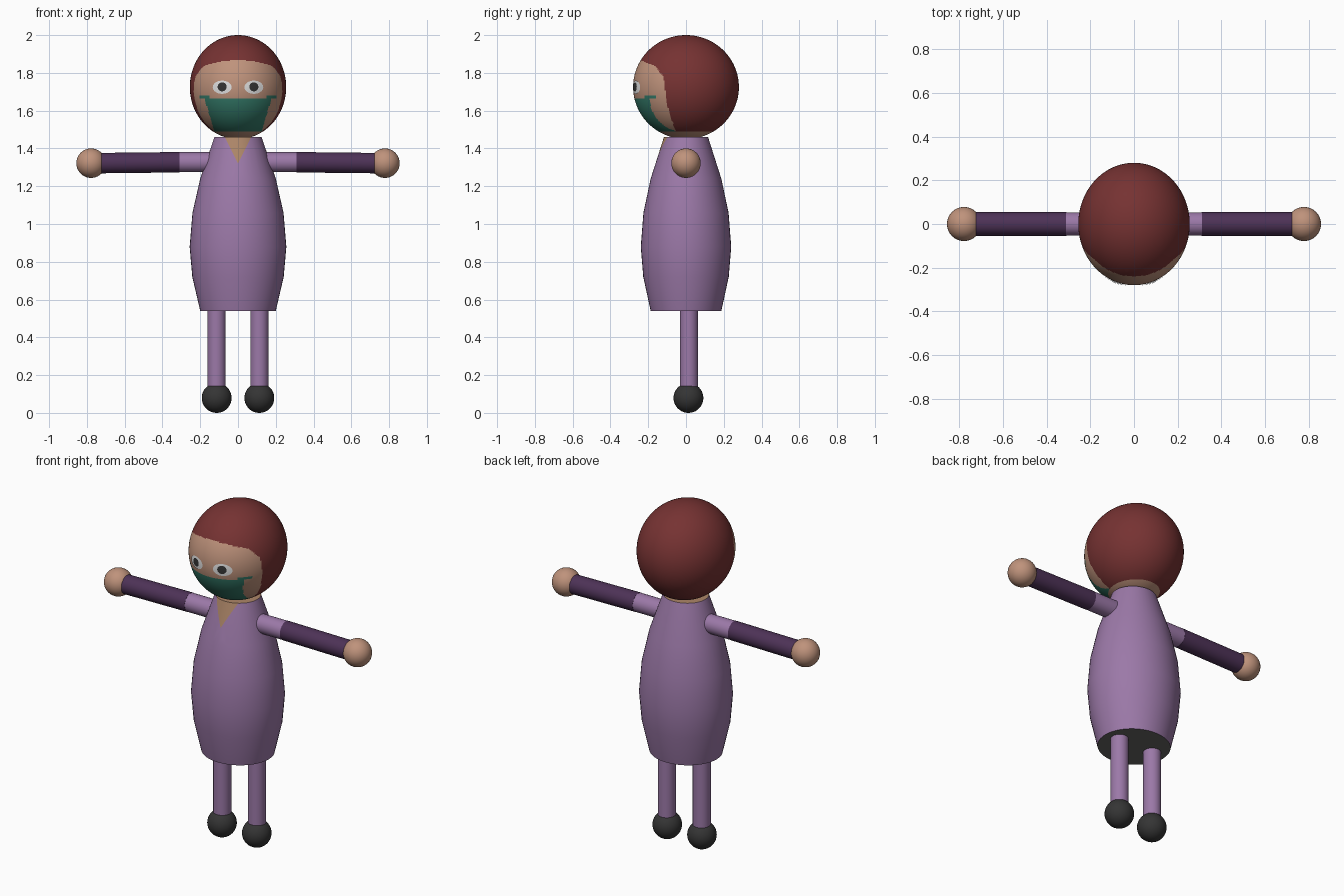
import bpy, bmesh, math
from mathutils import Matrix, Vector

if "Cube" in bpy.data.objects:
    bpy.data.objects.remove(bpy.data.objects["Cube"])

def mat(name, r, g, b):
    m = bpy.data.materials.new(name)
    m.diffuse_color = (r, g, b, 1)
    m.use_nodes = True
    m.node_tree.nodes["Principled BSDF"].inputs["Base Color"].default_value = m.diffuse_color
    return m

SKIN = mat("skin", .52, .29, .20)
TAN = mat("neck skin", .42, .24, .14)
HAIR = mat("hair red", .18, .032, .032)
TEAL = mat("mask teal", .035, .20, .145)
LILAC = mat("lilac cloth", .33, .19, .39)
PLUM = mat("plum sleeve", .075, .032, .095)
BLACK = mat("shoe black", .035, .035, .035)
WHITE = mat("eye white", .75, .75, .75)
GREY = mat("hem grey", .13, .13, .125)

def finish(bm, name, mats, smooth=40):
    bmesh.ops.recalc_face_normals(bm, faces=bm.faces)
    me = bpy.data.meshes.new(name)
    bm.to_mesh(me)
    bm.free()
    for m in mats:
        me.materials.append(m)
    ob = bpy.data.objects.new(name, me)
    bpy.context.collection.objects.link(ob)
    bpy.ops.object.select_all(action='DESELECT')
    ob.select_set(True)
    bpy.context.view_layer.objects.active = ob
    bpy.ops.object.shade_smooth_by_angle(angle=math.radians(smooth))
    return ob

def rod(name, a, b, r, m):
    a, b = Vector(a), Vector(b)
    rot = (b - a).to_track_quat('Z', 'Y').to_matrix().to_4x4()
    bm = bmesh.new()
    bmesh.ops.create_cone(bm, cap_ends=True, segments=32, radius1=r, radius2=r,
                          depth=(b - a).length, matrix=Matrix.Translation((a + b) / 2) @ rot)
    finish(bm, name, [m])

def ball(name, c, r, m):
    bm = bmesh.new()
    bmesh.ops.create_uvsphere(bm, u_segments=32, v_segments=20, radius=r,
                              matrix=Matrix.Translation(c))
    finish(bm, name, [m])

def cut(bm, co, no, faces=None):
    faces = list(bm.faces) if faces is None else faces
    geom = set(faces)
    for f in faces:
        geom.update(f.edges)
        geom.update(f.verts)
    bmesh.ops.bisect_plane(bm, geom=list(geom), plane_co=co, plane_no=no, dist=1e-5)

# Head: ellipsoid with hair, face and mask coloured by position
HX, HY, HZ, HC = .255, .28, .275, 1.725
HAIRLINE = [(1.49, -.055), (1.63, -.10), (1.78, -.12), (1.835, -.164), (1.868, -.243)]

def hair_y(z):
    for (z0, y0), (z1, y1) in zip(HAIRLINE, HAIRLINE[1:]):
        if z <= z1:
            return y0 + (y1 - y0) * (z - z0) / (z1 - z0)
    return -1

bm = bmesh.new()
bmesh.ops.create_uvsphere(bm, u_segments=224, v_segments=144, radius=1,
                          matrix=Matrix.Translation((0, 0, HC)) @ Matrix.Diagonal((HX, HY, HZ, 1)))
for z in (1.49, 1.665, 1.68):
    cut(bm, (0, 0, z), (0, 0, 1))
for f in bm.faces:
    x, y, z = f.calc_center_median()
    if z < 1.49:
        f.material_index = 0
    elif y > hair_y(z):
        f.material_index = 1
    elif y < 0 and z < 1.665 and abs(x) < .125 + .3 * (z - 1.49):
        f.material_index = 2
    elif y < -.16 and 1.665 < z < 1.68 and abs(x) > .15:   # mask strap
        f.material_index = 2
finish(bm, "head", [SKIN, HAIR, TEAL])

# Eyes: thin oval plates following the head surface
def oval(name, cx, cz, rx, rz, lift, m):
    bm = bmesh.new()
    def point(t, a):
        x, z = cx + rx * t * math.cos(a), cz + rz * t * math.sin(a)
        y = -HY * math.sqrt(1 - (x / HX) ** 2 - ((z - HC) / HZ) ** 2) - lift
        return bm.verts.new((x, y, z))
    n = 32
    rings = [[point(t, 2 * math.pi * i / n) for i in range(n)] for t in (.3, .65, 1)]
    bm.faces.new(rings[0])
    for r0, r1 in zip(rings, rings[1:]):
        for i in range(n):
            j = (i + 1) % n
            bm.faces.new((r0[i], r0[j], r1[j], r1[i]))
    bmesh.ops.recalc_face_normals(bm, faces=bm.faces)
    if sum(f.normal.y for f in bm.faces) > 0:
        bmesh.ops.reverse_faces(bm, faces=bm.faces)
    me = bpy.data.meshes.new(name)
    bm.to_mesh(me)
    bm.free()
    me.materials.append(m)
    bpy.context.collection.objects.link(bpy.data.objects.new(name, me))

# Body: turned profile, flattened front to back, with a V neck
PROFILE = [(.2, .54), (.242, .72), (.256, .88), (.241, 1.06), (.2, 1.24), (.125, 1.46)]
bm = bmesh.new()
N = 48
rings = [[bm.verts.new((r * math.cos(2 * math.pi * i / N), .935 * r * math.sin(2 * math.pi * i / N), z))
          for i in range(N)] for r, z in PROFILE]
for r0, r1 in zip(rings, rings[1:]):
    for i in range(N):
        j = (i + 1) % N
        bm.faces.new((r0[i], r0[j], r1[j], r1[i]))
bm.faces.new(rings[0])
bm.faces.new(rings[-1])
for s in (-1, 1):
    front = [f for f in bm.faces if f.calc_center_median().y < -.01
             and 1.24 < f.calc_center_median().z < 1.459]
    cut(bm, (0, 0, 1.32), (.14, 0, -.07 * s), front)
for f in bm.faces:
    c = f.calc_center_median()
    if c.z < .541:
        f.material_index = 2
    elif c.z > 1.459 or (c.y < 0 and c.z > 1.32 and abs(c.x) < (c.z - 1.32) * .5):
        f.material_index = 1
finish(bm, "dress_body", [LILAC, TAN, GREY])

# Mirrored parts
for side, s in (("left", 1), ("right", -1)):
    oval(side + "_eye_white", .084 * s, 1.724, .05, .035, .004, WHITE)
    oval(side + "_pupil", .084 * s, 1.726, .024, .024, .007, BLACK)
    rod(side + "_upper_sleeve", (.12 * s, 0, 1.327), (.312 * s, 0, 1.327), .053, LILAC)
    rod(side + "_lower_sleeve", (.31 * s, 0, 1.327), (.76 * s, 0, 1.322), .054, PLUM)
    ball(side + "_hand", (.778 * s, 0, 1.322), .078, SKIN)
    rod(side + "_leg", (.113 * s, .015, .09), (.113 * s, .015, .56), .048, LILAC)
    ball(side + "_foot", (.113 * s, .013, .079), .079, BLACK)
